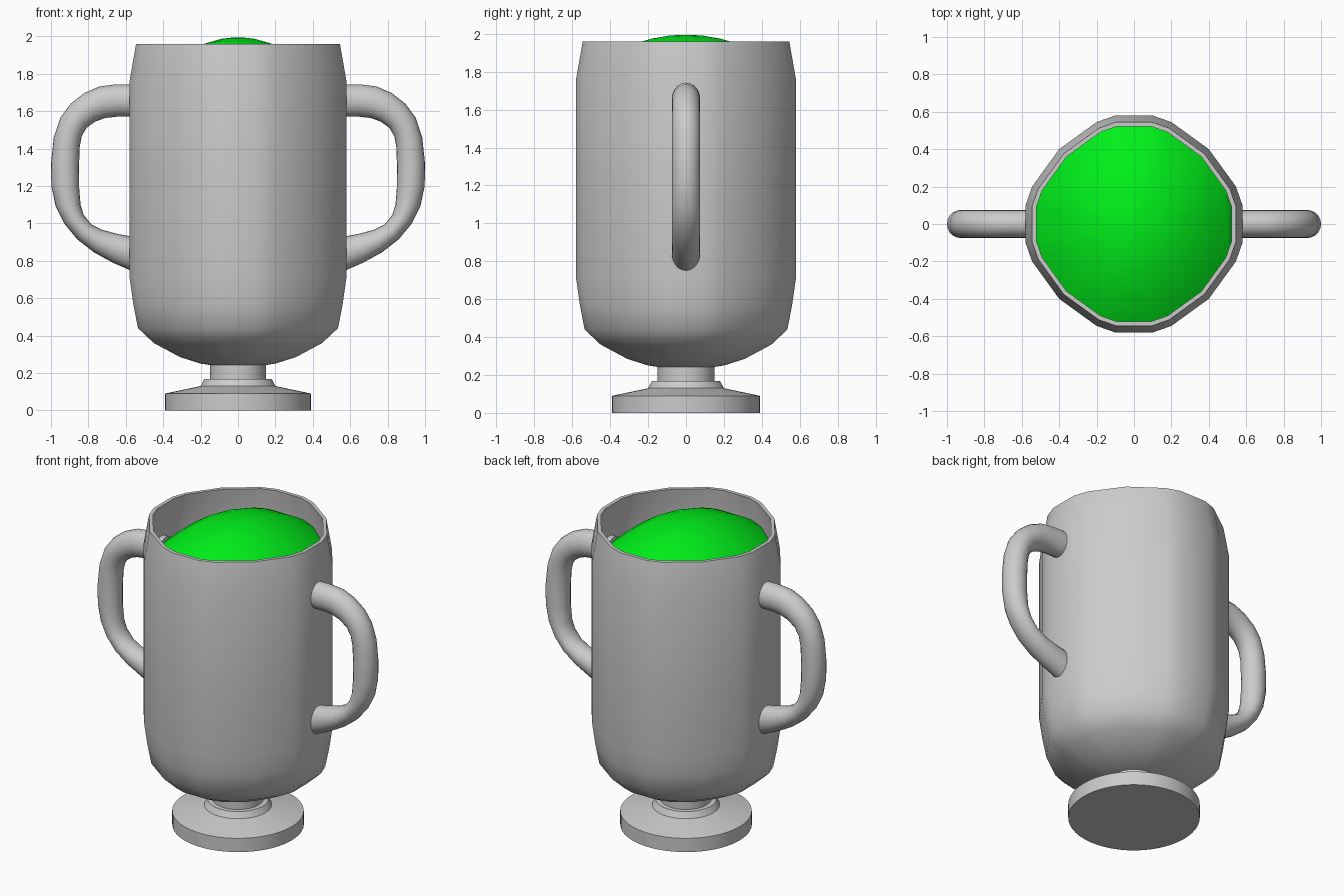
import bpy, bmesh, math

if "Cube" in bpy.data.objects:
    bpy.data.objects.remove(bpy.data.objects["Cube"])

def finish(name, bm, angle):
    bmesh.ops.recalc_face_normals(bm, faces=bm.faces)
    me = bpy.data.meshes.new(name)
    bm.to_mesh(me)
    bm.free()
    ob = bpy.data.objects.new(name, me)
    bpy.context.collection.objects.link(ob)
    bpy.ops.object.select_all(action='DESELECT')
    ob.select_set(True)
    bpy.context.view_layer.objects.active = ob
    bpy.ops.object.shade_smooth_by_angle(angle=math.radians(angle))
    return ob

def loft(name, rings, angle):
    """Skin a list of equal-length point rings and cap both ends."""
    bm = bmesh.new()
    vs = [[bm.verts.new(p) for p in ring] for ring in rings]
    n = len(vs[0])
    for a, b in zip(vs, vs[1:]):
        for i in range(n):
            j = (i + 1) % n
            bm.faces.new((a[i], a[j], b[j], b[i]))
    bm.faces.new(vs[0])
    bm.faces.new(vs[-1])
    return finish(name, bm, angle)

def circle(n):
    return [(math.cos(2 * math.pi * i / n), math.sin(2 * math.pi * i / n)) for i in range(n)]

# 20-sided cup cross-section, unit half-width
quarter = [(0.58, 0.10), (0.545, 0.20), (0.40, 0.40), (0.20, 0.545), (0.10, 0.58)]
outline = []
for k in range(4):
    for x, y in quarter:
        for _ in range(k):
            x, y = -y, x
        outline.append((x / 0.58, y / 0.58))

# cup: outer wall up, over the rim, inner wall down
outer = [(0.10, 0.235), (0.20, 0.25), (0.31, 0.285), (0.45, 0.36), (0.535, 0.44),
         (0.56, 0.57), (0.58, 0.71), (0.58, 1.23), (0.58, 1.76), (0.545, 1.96)]
inner = [(0.522, 1.96), (0.55, 1.76), (0.55, 0.71), (0.51, 0.46), (0.42, 0.385), (0.10, 0.27)]
loft("cup", [[(r * x, r * y, z) for x, y in outline] for r, z in outer + inner], 46)

# domed green drink
def dome(x, y):
    return 1.995 - 1.05 * x * x - 0.6 * y * y

rings = [[(0.5 * x, 0.5 * y, 0.6) for x, y in outline]]
for r in (0.54, 0.5, 0.44, 0.36, 0.27, 0.18, 0.09, 0.02):
    rings.append([(r * x, r * y, dome(r * x, r * y)) for x, y in outline])
drink = loft("drink", rings, 46)
mat = bpy.data.materials.new("green")
mat.diffuse_color = (0.0, 0.87, 0.01, 1)
mat.use_nodes = True
mat.node_tree.nodes["Principled BSDF"].inputs["Base Color"].default_value = mat.diffuse_color
drink.data.materials.append(mat)

# foot: disc, sloped collar and stem
foot = [(0.39, 0), (0.39, 0.09), (0.20, 0.13), (0.18, 0.167), (0.15, 0.167), (0.15, 0.27)]
loft("foot", [[(r * x, r * y, z) for x, y in circle(64)] for r, z in foot], 30)

# handles: round tube between an outside and an inside curve
out_side = [(0.52, 1.742), (0.66, 1.742), (0.74, 1.732), (0.82, 1.698), (0.895, 1.64), (0.95, 1.565),
            (0.985, 1.46), (1.0, 1.32), (0.998, 1.20), (0.975, 1.09), (0.93, 1.0),
            (0.86, 0.915), (0.77, 0.845), (0.67, 0.79), (0.52, 0.725)]
in_side = [(0.52, 1.57), (0.65, 1.57), (0.71, 1.563), (0.762, 1.545), (0.81, 1.51), (0.836, 1.465),
           (0.846, 1.41), (0.85, 1.31), (0.849, 1.19), (0.842, 1.10), (0.825, 1.045),
           (0.785, 0.995), (0.725, 0.965), (0.65, 0.945), (0.52, 0.92)]
for name, s in (("right_handle", 1), ("left_handle", -1)):
    rings = []
    for (ox, oz), (ix, iz) in zip(out_side, in_side):
        rings.append([(s * ((ox + ix) / 2 + c * (ox - ix) / 2), 0.075 * d,
                       (oz + iz) / 2 + c * (oz - iz) / 2) for c, d in circle(20)])
    loft(name, rings, 46)
